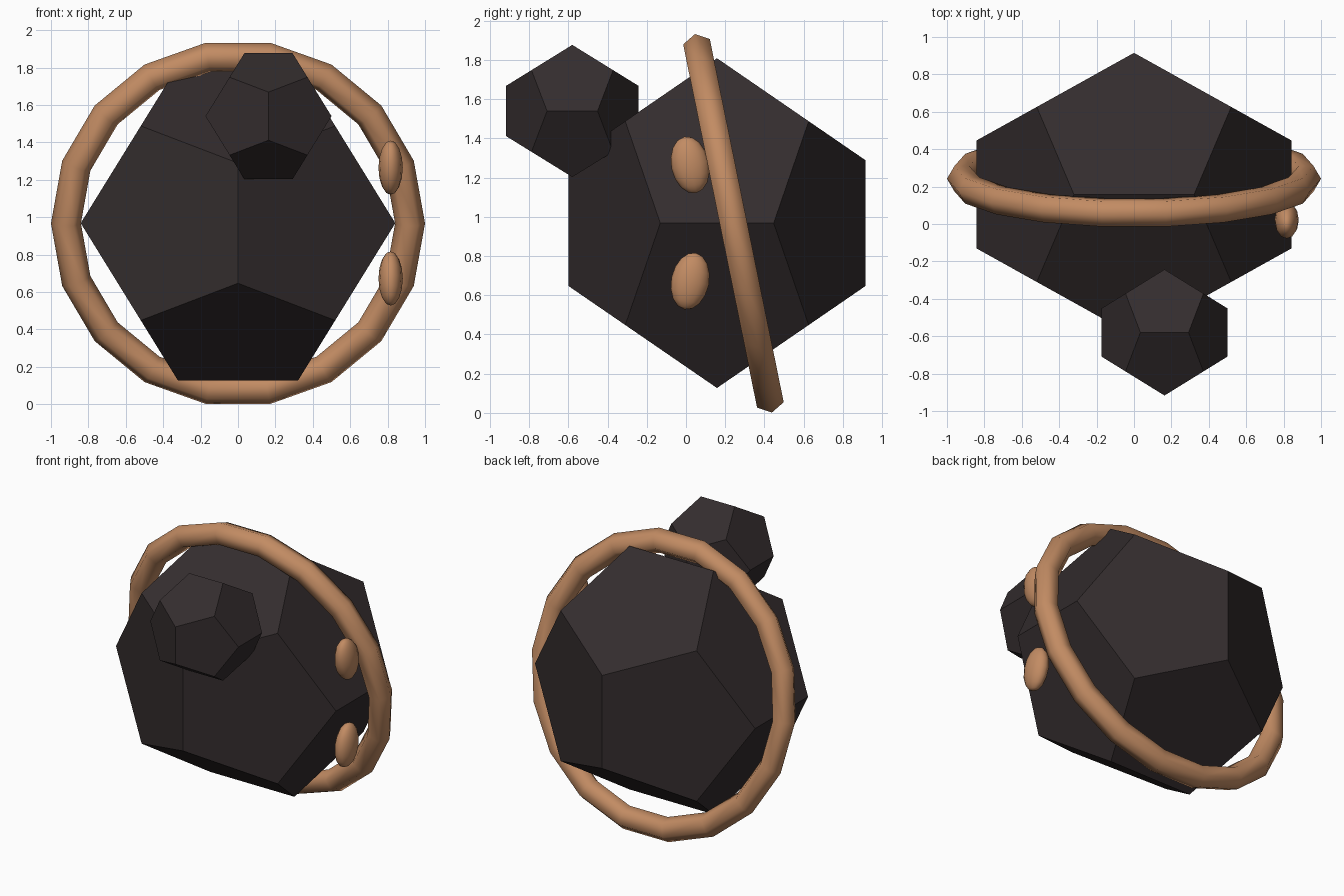
import bpy, bmesh, math
from mathutils import Vector

if "Cube" in bpy.data.objects:
    bpy.data.objects.remove(bpy.data.objects["Cube"])

PHI = (1 + math.sqrt(5)) / 2


def material(name, rgb):
    m = bpy.data.materials.new(name)
    m.diffuse_color = (*rgb, 1)
    m.use_nodes = True
    m.node_tree.nodes["Principled BSDF"].inputs["Base Color"].default_value = m.diffuse_color
    return m


DARK = material("dark_stone", (0.034, 0.026, 0.027))
COPPER = material("copper", (0.54, 0.26, 0.125))


def dodecahedron(name, centre, half):
    """Flat-faced dodecahedron; half = half extents on x, y, z."""
    pts = [Vector((x, y, z)) for x in (-1, 1) for y in (-1, 1) for z in (-1, 1)]
    for a in (-1 / PHI, 1 / PHI):
        for b in (-PHI, PHI):
            pts += [Vector((0, b, a)), Vector((a, 0, b)), Vector((b, a, 0))]
    bm = bmesh.new()
    for p in pts:
        bm.verts.new([p[i] / PHI * half[i] for i in range(3)])
    bmesh.ops.convex_hull(bm, input=bm.verts)
    bmesh.ops.dissolve_limit(bm, angle_limit=math.radians(3),
                             verts=bm.verts, edges=bm.edges)
    bmesh.ops.recalc_face_normals(bm, faces=bm.faces)
    me = bpy.data.meshes.new(name)
    bm.to_mesh(me)
    bm.free()
    me.materials.append(DARK)
    ob = bpy.data.objects.new(name, me)
    ob.location = centre
    bpy.context.collection.objects.link(ob)


def finish(name):
    ob = bpy.context.object
    ob.name = name
    ob.data.materials.append(COPPER)
    bpy.ops.object.shade_smooth()
    return ob


# large body, slightly squashed front to back, and the small head
dodecahedron("body", (0, 0.158, 0.968), (0.841, 0.757, 0.841))
dodecahedron("head", (0.163, -0.58, 1.54), (0.337, 0.337, 0.337))

# tilted ring around the body
bpy.ops.mesh.primitive_torus_add(
    major_segments=18, minor_segments=6, major_radius=0.92, minor_radius=0.08,
    location=(0, 0.242, 0.967), rotation=(math.radians(101.5), 0, 0))
finish("ring")

# two oval studs on the right side, leaning opposite ways
for name, z, tilt in (("upper_stud", 1.265, 0.2), ("lower_stud", 0.672, -0.2)):
    bpy.ops.mesh.primitive_uv_sphere_add(
        segments=12, ring_count=8, radius=1,
        location=(0.816, 0.021, z), rotation=(tilt, 0, 0))
    ob = finish(name)
    ob.scale = (0.065, 0.097, 0.147)
